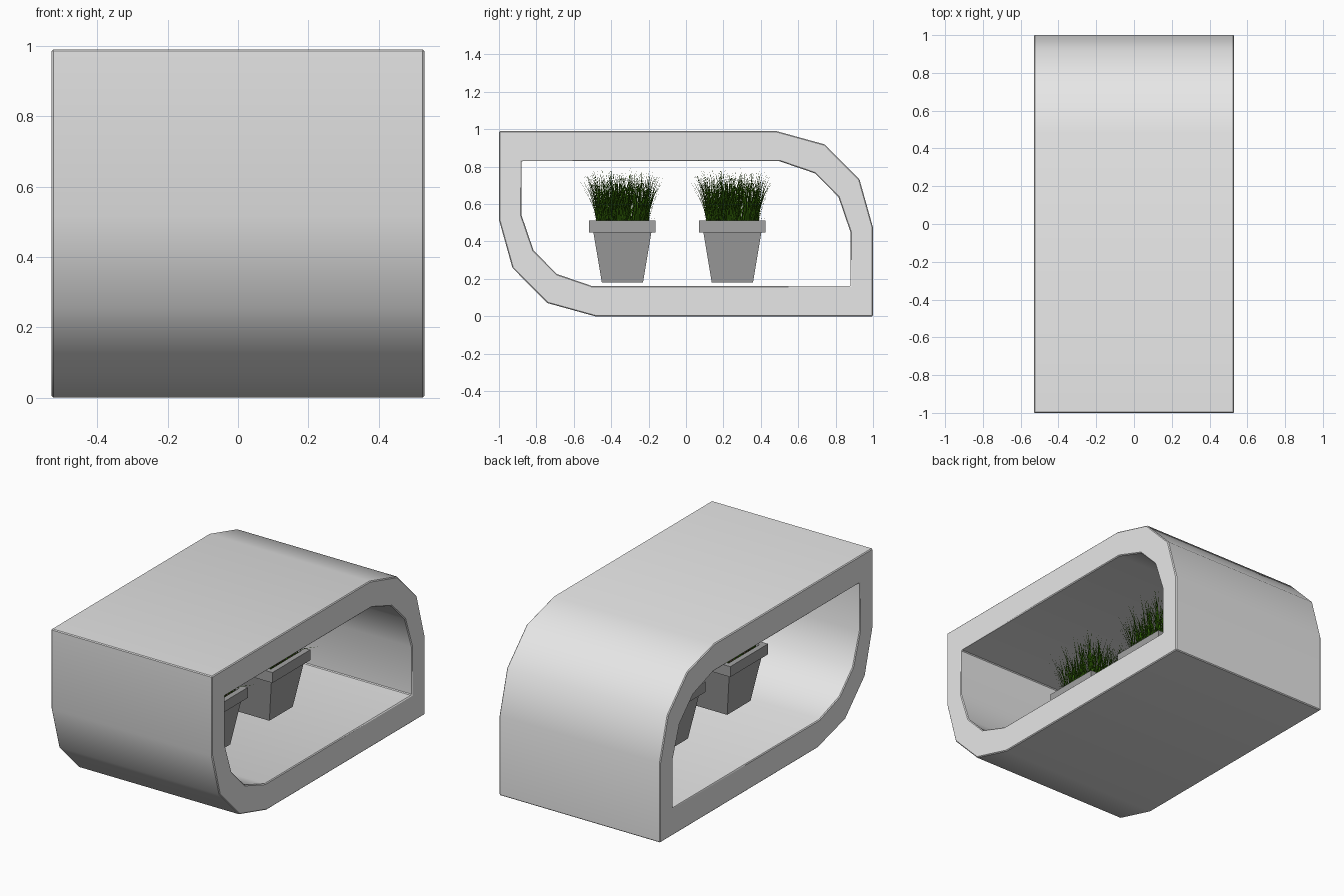
import bpy, bmesh, math, random
from mathutils import Vector

if "Cube" in bpy.data.objects:
    bpy.data.objects.remove(bpy.data.objects["Cube"])

random.seed(4)


def material(name, rgb):
    m = bpy.data.materials.new(name)
    m.diffuse_color = (*rgb, 1)
    m.use_nodes = True
    m.node_tree.nodes["Principled BSDF"].inputs["Base Color"].default_value = m.diffuse_color
    return m


SHELL = material("light grey", (0.8, 0.8, 0.8))
POT = material("mid grey", (0.36, 0.36, 0.36))
SOIL = material("dark soil", (0.05, 0.03, 0.02))
GRASS = material("grass green", (0.03, 0.12, 0.002))


def finish(bm, name, mats, smooth=None, location=(0, 0, 0)):
    me = bpy.data.meshes.new(name)
    bm.to_mesh(me)
    bm.free()
    ob = bpy.data.objects.new(name, me)
    bpy.context.collection.objects.link(ob)
    for m in mats:
        me.materials.append(m)
    ob.location = location
    if smooth:
        bpy.ops.object.select_all(action='DESELECT')
        ob.select_set(True)
        bpy.context.view_layer.objects.active = ob
        bpy.ops.object.shade_smooth_by_angle(angle=math.radians(smooth))
    return ob


# Open tube frame: half of a point-symmetric (y, z) profile, outer and inner
def profile(half):
    return half + [(-y, 0.99 - z) for y, z in half]


outer = profile([(-1, 0.99), (0.485, 0.99), (0.742, 0.919), (0.928, 0.731), (1, 0.474)])
inner = profile([(-0.88, 0.829), (0.5, 0.829), (0.69, 0.764), (0.815, 0.638), (0.88, 0.448)])
W = 0.53
bm = bmesh.new()
loops = [[bm.verts.new((x, y, z)) for y, z in p]
         for x, p in ((-W, outer), (W, outer), (W, inner), (-W, inner))]
for a, b in zip(loops, loops[1:] + loops[:1]):
    for i in range(10):
        j = (i + 1) % 10
        bm.faces.new((a[i], a[j], b[j], b[i]))
bmesh.ops.recalc_face_normals(bm, faces=bm.faces)
sharp = [e for e in bm.edges if e.calc_face_angle() > math.radians(60)]
bmesh.ops.bevel(bm, geom=sharp, offset=0.005, segments=1, affect='EDGES')
finish(bm, "frame", [SHELL], smooth=35)


# Square tapered pot with a thick rim, hollow down to the soil
def pot(name, y):
    bm = bmesh.new()
    rings = []
    for r, z in ((0.11, 0.18), (0.155, 0.449), (0.178, 0.449), (0.178, 0.511),
                 (0.145, 0.511), (0.14, 0.49)):
        rings.append([bm.verts.new((sx * r, sy * r, z))
                      for sx, sy in ((-1, -1), (1, -1), (1, 1), (-1, 1))])
    for a, b in zip(rings, rings[1:]):
        for i in range(4):
            j = (i + 1) % 4
            bm.faces.new((a[i], a[j], b[j], b[i]))
    bm.faces.new(rings[0][::-1])
    bm.faces.new(rings[-1]).material_index = 1
    finish(bm, name, [POT, SOIL], location=(0, y, 0))


# One grass blade: tapered strip that leans and droops
def blade(bm, root, azimuth, length, lean, droop, width):
    d = Vector((math.cos(azimuth), math.sin(azimuth), 0))
    side = Vector((-d.y, d.x, 0)) * width / 2
    side.rotate(Vector((0, 0, 1)).rotation_difference(Vector((0, 0, 1))))
    p, prev, n = Vector(root), None, 3
    for k in range(n):
        pair = [bm.verts.new(p - side * (1 - 0.25 * k)), bm.verts.new(p + side * (1 - 0.25 * k))]
        if prev:
            bm.faces.new((prev[0], prev[1], pair[1], pair[0]))
        prev = pair
        t = lean + droop * k / n
        p = p + (d * math.sin(t) + Vector((0, 0, math.cos(t)))) * length / n
    bm.faces.new((prev[0], prev[1], bm.verts.new(p)))


def tuft(name, y):
    random.seed(11)
    bm = bmesh.new()
    for _ in range(520):
        x0, y0 = random.uniform(-0.135, 0.135), random.uniform(-0.135, 0.135)
        outward = math.atan2(y0, x0) + random.gauss(0, 1.1)
        r = math.hypot(x0, y0) / 0.19
        blade(bm, (x0, y0, 0.488), outward, random.uniform(0.17, 0.31),
              random.uniform(0, 0.2) + 0.12 * r, random.uniform(0, 0.6), random.uniform(0.005, 0.009))
    # stray blades hanging past the rim
    blade(bm, (0.08, 0.08, 0.50), 0.75, 0.19, 1.35, 0.2, 0.008)
    blade(bm, (0.0, -0.12, 0.49), -1.6, 0.26, 0.2, 0.6, 0.008)
    finish(bm, name, [GRASS], location=(0, y, 0))


for label, y in (("front", -0.34), ("back", 0.248)):
    pot(label + "_pot", y)
    tuft(label + "_grass", y)
